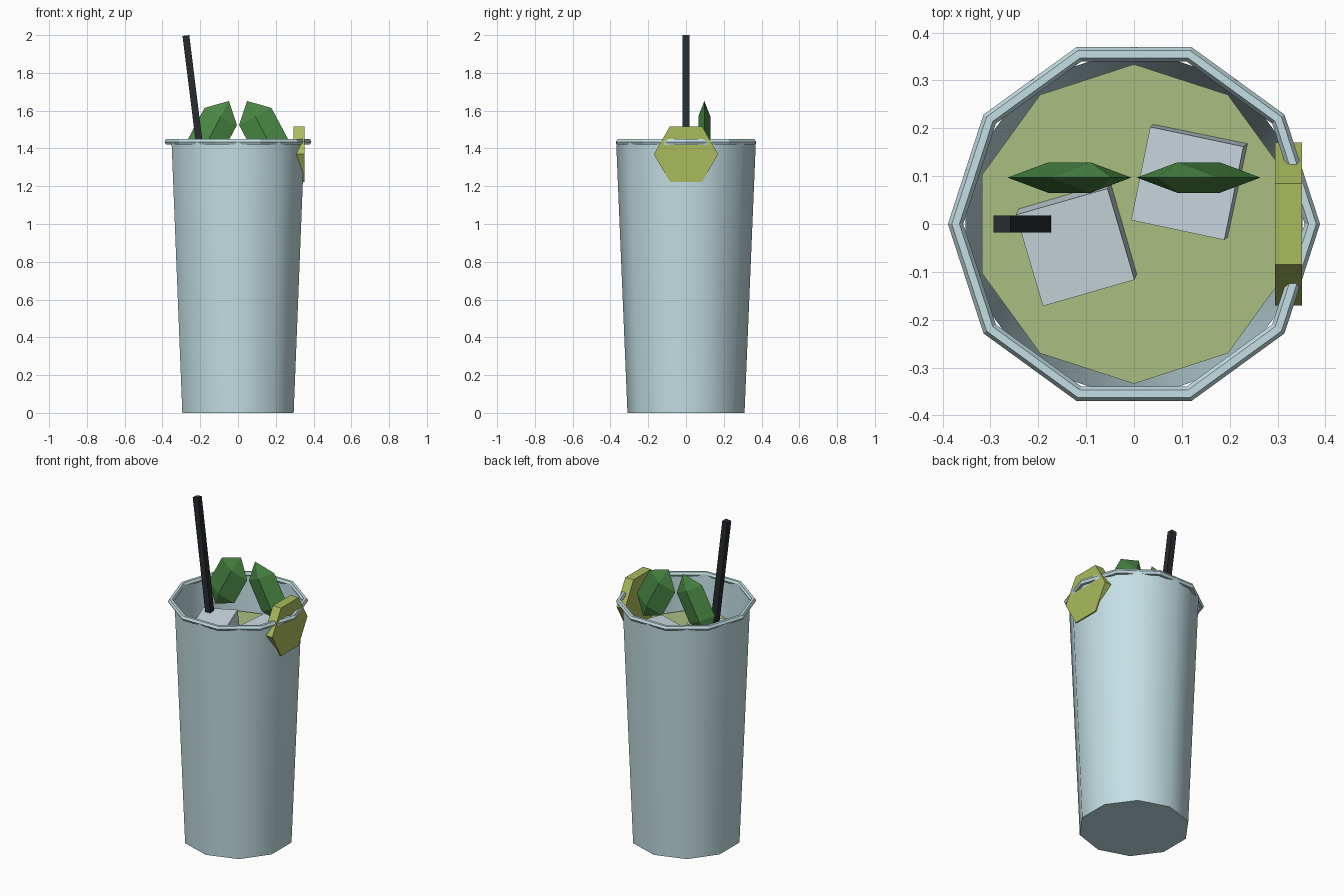
import bpy, bmesh, math
from mathutils import Matrix, Vector

if "Cube" in bpy.data.objects:
    bpy.data.objects.remove(bpy.data.objects["Cube"])


def material(name, color):
    m = bpy.data.materials.new(name)
    m.diffuse_color = (*color, 1)
    m.use_nodes = True
    m.node_tree.nodes["Principled BSDF"].inputs["Base Color"].default_value = m.diffuse_color
    return m


GLASS = material("glass", (0.55, 0.74, 0.78))
DRINK = material("lime_drink", (0.40, 0.52, 0.22))
ICE = material("ice", (0.60, 0.70, 0.75))
MINT = material("mint", (0.07, 0.25, 0.06))
BLACK = material("black", (0.02, 0.025, 0.03))
LIME = material("lime", (0.40, 0.50, 0.11))


def finish(name, mat, scale=(1, 1, 1), smooth=None):
    ob = bpy.context.object
    ob.name = name
    ob.scale = scale
    ob.data.materials.append(mat)
    if smooth:
        bpy.ops.object.shade_smooth_by_angle(angle=math.radians(smooth))
    return ob


def cone(name, mat, sides, r1, r2, z0, z1, smooth=None):
    bpy.ops.mesh.primitive_cone_add(vertices=sides, radius1=r1, radius2=r2,
                                    depth=z1 - z0, location=(0, 0, (z0 + z1) / 2))
    return finish(name, mat, smooth=smooth)


def box(name, mat, size, loc, rot):
    bpy.ops.mesh.primitive_cube_add(size=1, location=loc, rotation=rot)
    return finish(name, mat, size)


# Tapered ten-sided glass, open at the top
glass = cone("glass", GLASS, 10, 0.31, 0.37, 0, 1.44, smooth=40)
bm = bmesh.new()
bm.from_mesh(glass.data)
top = [f for f in bm.faces if f.normal.z > 0.9]
bmesh.ops.delete(bm, geom=top, context='FACES_ONLY')
bm.to_mesh(glass.data)
bm.free()

# Rim ring
bpy.ops.mesh.primitive_torus_add(major_segments=10, minor_segments=6,
                                 major_radius=0.373, minor_radius=0.016,
                                 location=(0, 0, 1.435))
finish("rim", GLASS)

# Drink
cone("drink", DRINK, 10, 0.285, 0.334, 0.05, 1.22)

# Ice cubes, slightly tipped
box("ice_left", ICE, (0.2, 0.2, 0.2), (-0.118, -0.037, 1.22), (0.1, -0.08, math.radians(16)))
box("ice_right", ICE, (0.2, 0.2, 0.2), (0.121, 0.092, 1.19), (0.09, -0.08, math.radians(-12)))

# Leaning square straw, placed from its top end
tilt = math.radians(-7.1)
length = 1.5
axis = Vector((math.sin(tilt), 0, math.cos(tilt)))
box("straw", BLACK, (0.036, 0.036, length),
    Vector((-0.276, 0, 1.998)) - axis * length / 2, (0, tilt, 0))

# Mint leaves: flattened octahedra, mirrored left and right
for side, label in ((-1, "left"), (1, "right")):
    bpy.ops.mesh.primitive_uv_sphere_add(segments=4, ring_count=2, radius=1,
                                         location=(side * 0.135, 0.097, 1.487),
                                         rotation=(0, -side * math.radians(28), 0))
    finish("mint_leaf_" + label, MINT, (0.112, 0.037, 0.186))

# Hexagonal lime slice over the rim
bpy.ops.mesh.primitive_cylinder_add(vertices=6, radius=0.17, depth=0.056,
                                    location=(0.323, 0, 1.37),
                                    rotation=(0, math.pi / 2, 0))
finish("lime_slice", LIME)
